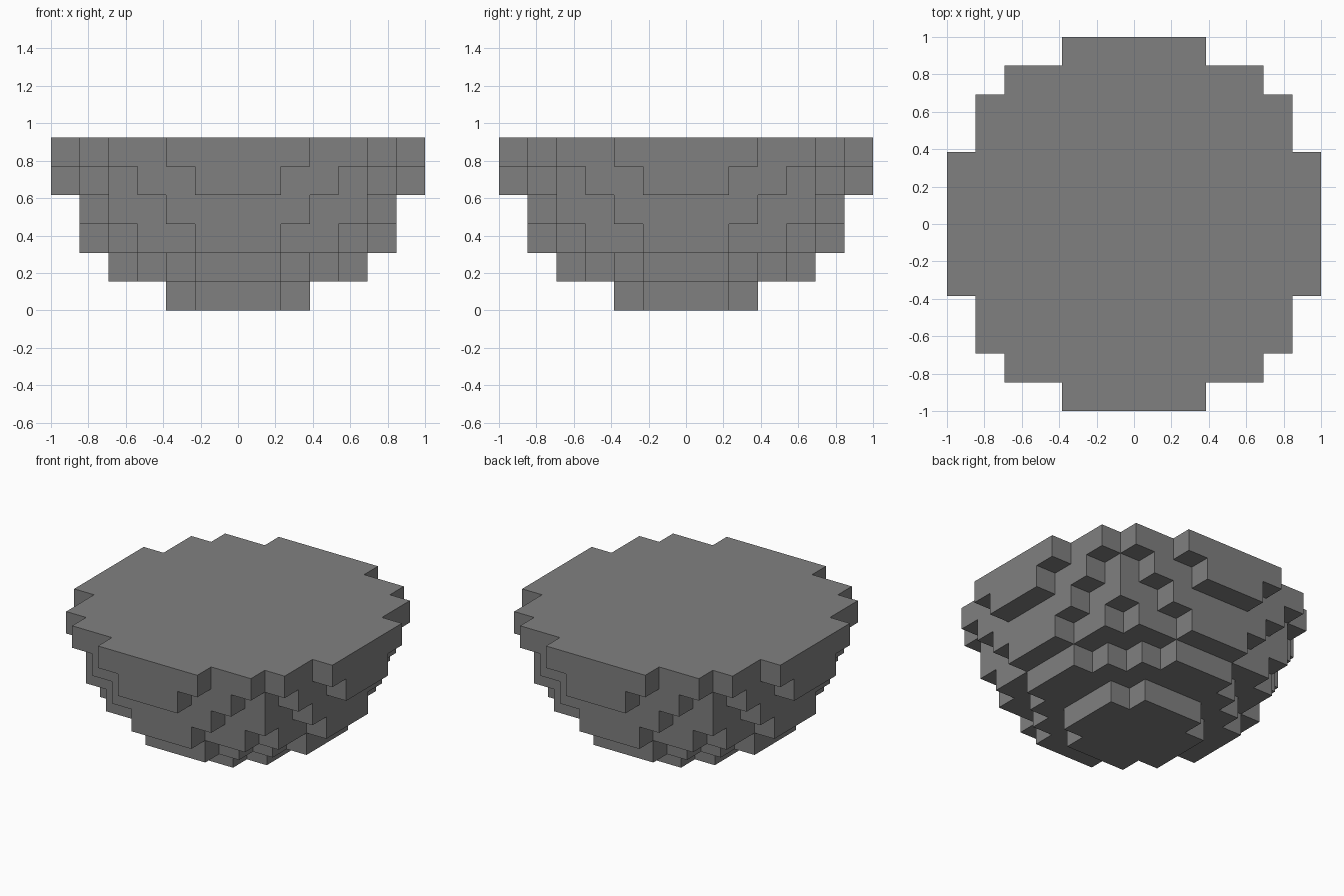
import bpy
import bmesh
from mathutils import Vector

RADIUS = 6.5            # sphere radius in blocks
LAYERS = 6
SIZE = 1 / RADIUS       # edge length of one block

cube = bpy.data.objects.get("Cube")
if cube:
    bpy.data.objects.remove(cube, do_unlink=True)

# Plain grey stone
stone = bpy.data.materials.new("stone_grey")
stone.use_nodes = True
grey = (0.216, 0.216, 0.216, 1)
stone.diffuse_color = grey
stone.node_tree.nodes["Principled BSDF"].inputs["Base Color"].default_value = grey


def filled(i, j, k):
    """True for blocks in the lower half of the sphere (k counts down)."""
    return 1 <= k <= LAYERS and i * i + j * j + k * k <= RADIUS ** 2


# Blocky half sphere: only the exposed block sides become faces
bm = bmesh.new()
reach = range(-LAYERS, LAYERS + 1)
blocks = [(i, j, k) for k in range(1, LAYERS + 1)
          for i in reach for j in reach if filled(i, j, k)]
axes = [Vector((1, 0, 0)), Vector((0, 1, 0)), Vector((0, 0, 1))]

for i, j, k in blocks:
    centre = Vector((i, j, LAYERS - k + 0.5))
    for a in range(3):
        for sign in (-1, 1):
            n = axes[a] * sign
            if filled(i + int(n.x), j + int(n.y), k - int(n.z)):
                continue
            u = axes[(a + 1) % 3]
            v = n.cross(u)
            middle = centre + n / 2
            corners = [(-u - v), (u - v), (u + v), (-u + v)]
            bm.faces.new([bm.verts.new((middle + c / 2) * SIZE) for c in corners])

bmesh.ops.remove_doubles(bm, verts=bm.verts[:], dist=SIZE / 100)

mesh = bpy.data.meshes.new("blocky_half_sphere")
bm.to_mesh(mesh)
bm.free()
mesh.materials.append(stone)
bpy.context.collection.objects.link(bpy.data.objects.new("blocky_half_sphere", mesh))
